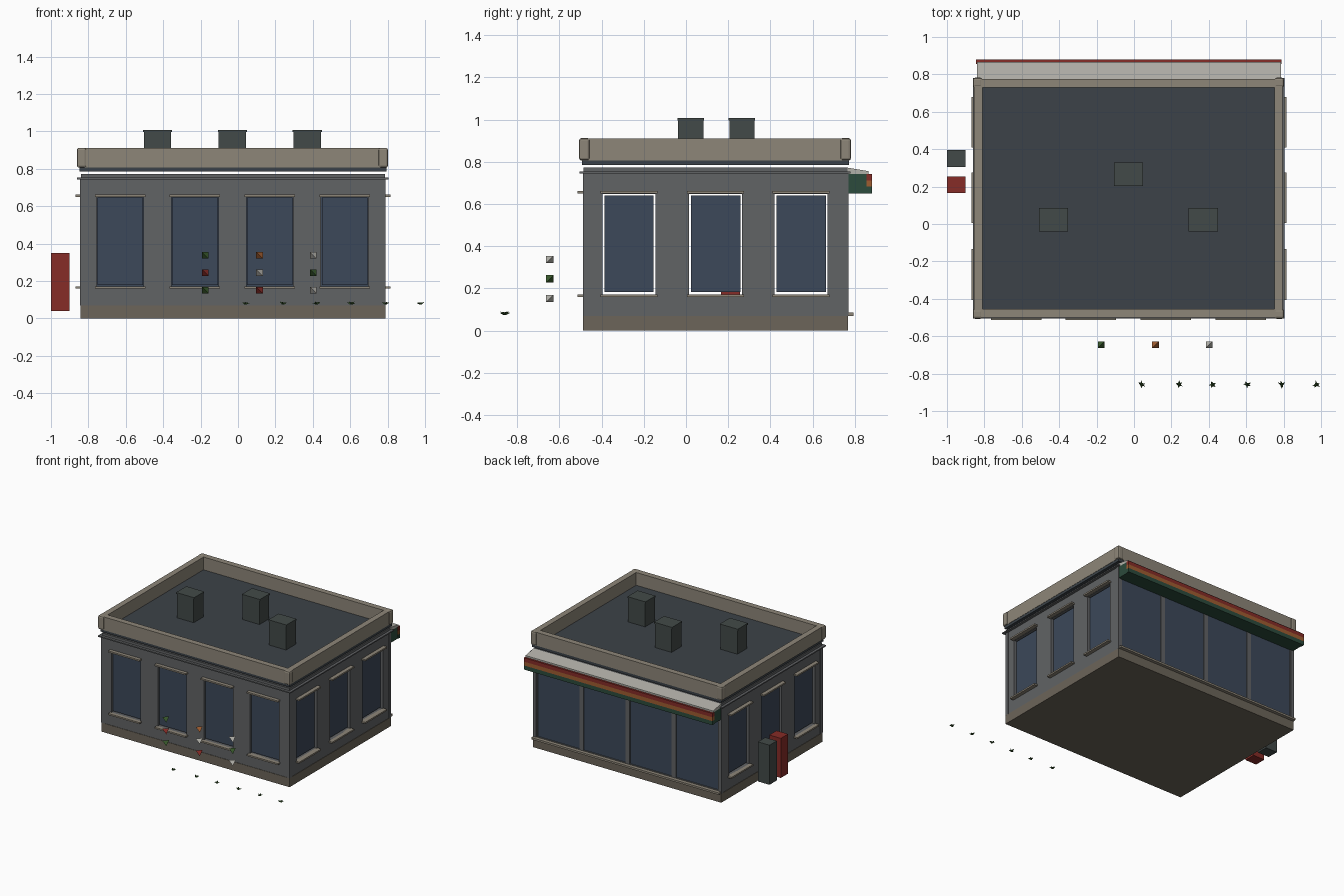
import bpy, bmesh, math, random
from mathutils import Matrix, Vector

if "Cube" in bpy.data.objects:
    bpy.data.objects.remove(bpy.data.objects["Cube"])

random.seed(4)


def mat(name, r, g, b):
    m = bpy.data.materials.new(name)
    m.diffuse_color = (r, g, b, 1)
    m.use_nodes = True
    m.node_tree.nodes["Principled BSDF"].inputs["Base Color"].default_value = m.diffuse_color
    return m


STONE = mat("stone", .27, .24, .19)
BASE = mat("base_brown", .15, .13, .10)
WALL = mat("wall_grey", .12, .125, .13)
SLATE = mat("slate", .045, .055, .065)
GLASS = mat("glass", .045, .065, .10)
METAL = mat("dark_metal", .055, .068, .065)
RED = mat("red", .24, .025, .02)
ORANGE = mat("orange", .35, .11, .03)
GREEN = mat("green", .025, .07, .045)
LEAF = mat("leaf", .04, .10, .025)
PALE = mat("pale", .45, .44, .40)


def finish(bm, name, material):
    bmesh.ops.recalc_face_normals(bm, faces=bm.faces)
    me = bpy.data.meshes.new(name)
    bm.to_mesh(me)
    bm.free()
    ob = bpy.data.objects.new(name, me)
    bpy.context.collection.objects.link(ob)
    if material:
        me.materials.append(material)
    return ob


def boxes(name, items, material=None):
    """One mesh made of boxes (x0, x1, y0, y1, z0, z1)."""
    bm = bmesh.new()
    for x0, x1, y0, y1, z0, z1 in items:
        m = Matrix.Translation(((x0 + x1) / 2, (y0 + y1) / 2, (z0 + z1) / 2))
        m = m @ Matrix.Diagonal((x1 - x0, y1 - y0, z1 - z0, 1))
        bmesh.ops.create_cube(bm, size=1, matrix=m)
    return finish(bm, name, material)


def ring(name, x0, x1, y0, y1, z0, z1, t, material):
    """Rectangular frame with wall thickness t."""
    bm = bmesh.new()
    loops = []
    for d, z in ((0, z0), (0, z1), (t, z1), (t, z0)):
        loops.append([bm.verts.new(p) for p in (
            (x0 + d, y0 + d, z), (x1 - d, y0 + d, z), (x1 - d, y1 - d, z), (x0 + d, y1 - d, z))])
    for i in range(4):
        a, b = loops[i], loops[(i + 1) % 4]
        for k in range(4):
            n = (k + 1) % 4
            bm.faces.new((a[k], a[n], b[n], b[k]))
    return finish(bm, name, material)


X0, X1, Y0, Y1 = -.84, .785, -.485, .765
FRONT = [-.63, -.23, .17, .57]
SIDE = [-.27, .14, .545]
BACK = [-.63, -.23, .17, .57]

# Base slab and hollow walls with window openings
boxes("base", [(X0 - .003, X1 + .003, Y0 - .003, Y1 + .003, 0, .07)], BASE)
walls = ring("walls", X0, X1, Y0, Y1, .07, .772, .04, WALL)
cuts = [(c - .125, c + .125, -.6, -.42, .172, .65) for c in FRONT]
cuts += [(-1.2, 1.2, c - .125, c + .125, .172, .648) for c in SIDE]
cuts += [(c - .182, c + .182, .70, .9, .09, .70) for c in BACK]
cutter = boxes("opening_cutter", cuts)
mod = walls.modifiers.new("openings", 'BOOLEAN')
mod.object = cutter
mod.operation = 'DIFFERENCE'
mod.solver = 'EXACT'
bpy.context.view_layer.objects.active = walls
bpy.ops.object.modifier_apply(modifier=mod.name)
bpy.data.objects.remove(cutter)

# Glass panes
boxes("front_panes", [(c - .122, c + .122, Y0 + .015, Y0 + .023, .178, .647) for c in FRONT], GLASS)
for name, x in (("left_panes", X0 + .015), ("right_panes", X1 - .023)):
    boxes(name, [(x, x + .008, c - .117, c + .117, .182, .64) for c in SIDE], GLASS)
boxes("back_panes", [(c - .18, c + .18, Y1 - .012, Y1 - .004, .092, .698) for c in BACK], GLASS)

# Sills and lintels
sills = []
for z0, z1 in ((.16, .172), (.65, .662)):
    sills += [(c - .135, c + .135, Y0 - .028, Y0 + .01, z0, z1) for c in FRONT]
    for c in SIDE:
        sills += [(X0 - .03, X0 + .01, c - .135, c + .135, z0, z1),
                  (X1 - .01, X1 + .03, c - .135, c + .135, z0, z1)]
boxes("sills_and_lintels", sills, STONE)
boxes("storefront_sill", [(X0, X1, Y1 - .01, Y1 + .028, .07, .085)], STONE)

# Corner pilasters and trim band
boxes("corner_pilasters", [(x - .014, x + .014, y - .014, y + .014, .07, .75)
                           for x in (X0 + .01, X1 - .01) for y in (Y0 + .01, Y1 - .01)], WALL)
ring("trim_band", X0 - .02, X1 + .02, Y0 - .02, Y1 + .015, .744, .753, .03, WALL)

# Roof slab and parapet with rounded corner posts
boxes("roof_slab", [(X0 - .008, X1 + .008, Y0 - .008, Y1 + .008, .785, .81)], SLATE)
ring("parapet", -.855, .795, -.5, .775, .806, .91, .045, STONE)
posts = boxes("parapet_posts", [(x - .026, x + .026, y - .026, y + .026, .806, .912)
                                for x in (-.836, .776) for y in (-.481, .756)], STONE)
bev = posts.modifiers.new("bevel", 'BEVEL')
bev.width, bev.segments = .012, 2

# Roof vents with caps
VENTS = [(-.43, .022), (-.03, .265), (.37, .022)]
boxes("roof_vents", [(x - .073, x + .073, y - .06, y + .06, .81, .996) for x, y in VENTS], METAL)
boxes("vent_caps", [(x - .078, x + .078, y - .063, y + .063, .996, 1.008) for x, y in VENTS], METAL)

# Awning: sloping pale top, green box and striped fascia
bm = bmesh.new()
prof = [(.765, .772), (.865, .755), (.865, .742), (.765, .742)]
ends = [[bm.verts.new((x, y, z)) for y, z in prof] for x in (X0, X1)]
bm.faces.new(ends[0])
bm.faces.new(ends[1])
for i in range(4):
    j = (i + 1) % 4
    bm.faces.new((ends[0][i], ends[0][j], ends[1][j], ends[1][i]))
finish(bm, "awning_top", PALE)
boxes("awning_body", [(X0, X1, .765, .862, .65, .742)], GREEN)
for name, z0, z1, m in (("awning_red", .712, .742, RED), ("awning_orange", .682, .712, ORANGE),
                        ("awning_green", .65, .682, GREEN)):
    boxes(name, [(X0 - .004, X1 + .004, .855, .88, z0, z1)], m)

# Two standing cabinets on the left
boxes("grey_cabinet", [(-1, -.9, .305, .395, .04, .35)], METAL)
boxes("red_cabinet", [(-1, -.9, .165, .255, .04, .35)], RED)

# Grid of small floating tetrahedra
COLOURS = [(LEAF, RED, LEAF), (ORANGE, PALE, RED), (PALE, LEAF, PALE)]
for i, x in enumerate((-.175, .115, .402)):
    for j, z in enumerate((.337, .245, .152)):
        bm = bmesh.new()
        h = .0175
        v = [bm.verts.new((x + a * h, -.645 + b * h, z + c * h)) for a, b, c in
             ((1, 1, 1), (1, -1, -1), (-1, 1, -1), (-1, -1, 1))]
        for f in ((0, 1, 2), (0, 1, 3), (0, 2, 3), (1, 2, 3)):
            bm.faces.new([v[k] for k in f])
        finish(bm, f"small_tetrahedron_{i}_{j}", COLOURS[i][j])

# Row of tiny leafy tufts
for i, x in enumerate((.04, .24, .42, .605, .79, .975)):
    bm = bmesh.new()
    for k in range(5):
        a = k * math.tau / 5 + random.random()
        d = Vector((math.cos(a), math.sin(a), random.uniform(.1, .7))).normalized()
        m = Matrix.Translation(Vector((x, -.858, .078)) + d * .011)
        m = m @ d.to_track_quat('Z', 'Y').to_matrix().to_4x4()
        bmesh.ops.create_cone(bm, cap_ends=True, segments=3, radius1=.009, radius2=0,
                              depth=.024, matrix=m)
    finish(bm, f"leaf_tuft_{i}", LEAF)
